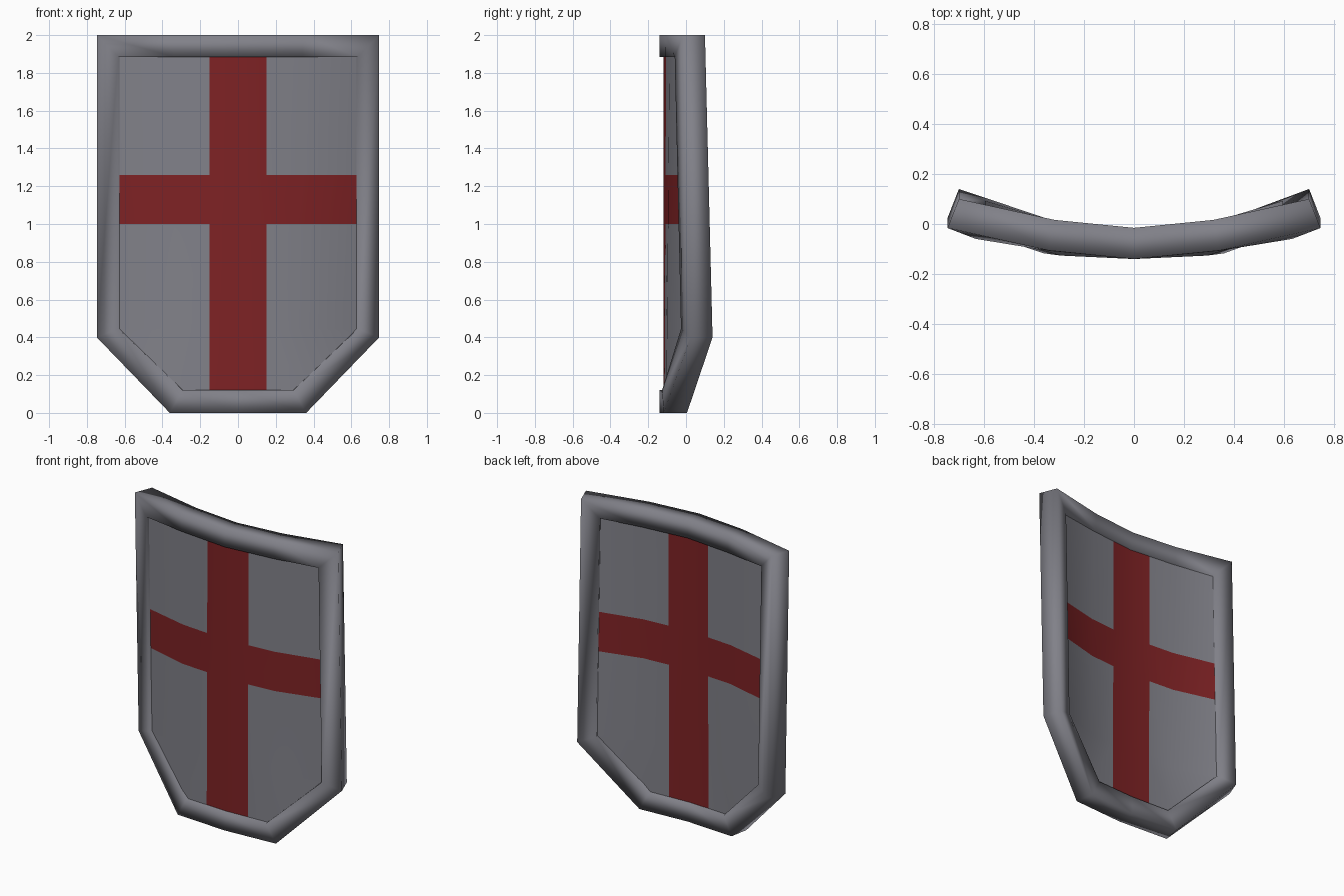
import bpy, bmesh, math
from mathutils import Vector

if "Cube" in bpy.data.objects:
    bpy.data.objects.remove(bpy.data.objects["Cube"])

HALF = 0.0625   # half thickness of the rim


def material(name, col):
    m = bpy.data.materials.new(name)
    m.diffuse_color = (*col, 1)
    m.use_nodes = True
    m.node_tree.nodes["Principled BSDF"].inputs["Base Color"].default_value = m.diffuse_color
    return m


steel = material("grey steel", (0.22, 0.22, 0.25))
red = material("dark red", (0.21, 0.016, 0.018))


def curved(x, z, t):
    """Bend flat shield coordinates; t runs -1 (front) to 1 (back)."""
    a, s = abs(x), (2 - z) / 1.6
    knots = [(0, -0.078), (0.33, -0.045 - 0.015 * s),
             (0.615, -0.003 + 0.037 * s), (0.72, 0.04 + 0.04 * s)]
    for (x0, y0), (x1, y1) in zip(knots, knots[1:]):
        if a <= x1 or x1 == 0.72:
            y = y0 + (y1 - y0) * (a - x0) / (x1 - x0)
            break
    ang = 0.37 * x / 0.72
    return Vector((x - t * HALF * math.sin(ang), y + t * HALF * math.cos(ang), z))


def mirrored(half):
    """Close a half outline running from top centre to bottom centre."""
    return half + [(-x, z) for x, z in half[-2:0:-1]]


def finish(bm, name, mats):
    bmesh.ops.recalc_face_normals(bm, faces=bm.faces)
    for f in bm.faces:
        f.smooth = True
    me = bpy.data.meshes.new(name)
    bm.to_mesh(me)
    bm.free()
    for m in mats:
        me.materials.append(m)
    ob = bpy.data.objects.new(name, me)
    bpy.context.collection.objects.link(ob)
    return ob


# rim: four-sided section swept round the outline
outer = mirrored([(0, 2), (0.33, 2), (0.725, 2), (0.725, 0.4), (0.35, 0), (0, 0)])
inner = mirrored([(0, 1.885), (0.33, 1.885), (0.615, 1.885), (0.615, 0.445),
                  (0.285, 0.12), (0, 0.12)])
bm = bmesh.new()
rings = [[bm.verts.new(curved(x, z, t)) for x, z in loop]
         for loop, t in ((outer, -1), (inner, -1), (inner, 1), (outer, 1))]
n = len(outer)
for r in range(4):
    a, b = rings[r], rings[(r + 1) % 4]
    for i in range(n):
        j = (i + 1) % n
        bm.faces.new((a[i], a[j], b[j], b[i]))
finish(bm, "rim", [steel])

# panel: flat plate cut along the cross and the bend lines, then curved
bm = bmesh.new()
plate = mirrored([(0, 1.9), (0.63, 1.9), (0.63, 0.44), (0.29, 0.105), (0, 0.105)])
bm.faces.new([bm.verts.new((x, 0, z)) for x, z in plate])
cuts = [((x, 0, 0), (1, 0, 0)) for x in (-0.615, -0.33, -0.148, 0, 0.148, 0.33, 0.615)]
cuts += [((0, 0, z), (0, 0, 1)) for z in (0.445, 1.0, 1.26)]
for co, no in cuts:
    bmesh.ops.bisect_plane(bm, geom=bm.verts[:] + bm.edges[:] + bm.faces[:],
                           plane_co=co, plane_no=no, dist=1e-5)
front = bm.faces[:]
bmesh.ops.triangulate(bm, faces=[f for f in front if len(f.verts) > 4])
for f in bm.faces:
    c = f.calc_center_median()
    f.material_index = 1 if abs(c.x) < 0.148 or 1.0 < c.z < 1.26 else 0
back = bmesh.ops.extrude_face_region(bm, geom=bm.faces[:], use_keep_orig=True)["geom"]
back = {v for v in back if isinstance(v, bmesh.types.BMVert)}
for v in bm.verts:
    v.co = curved(v.co.x, v.co.z, 0.67 if v in back else -0.67)
panel = finish(bm, "cross_panel", [steel, red])

bpy.ops.object.select_all(action='DESELECT')
panel.select_set(True)
bpy.context.view_layer.objects.active = panel
bpy.ops.object.shade_smooth_by_angle(angle=math.radians(40))
